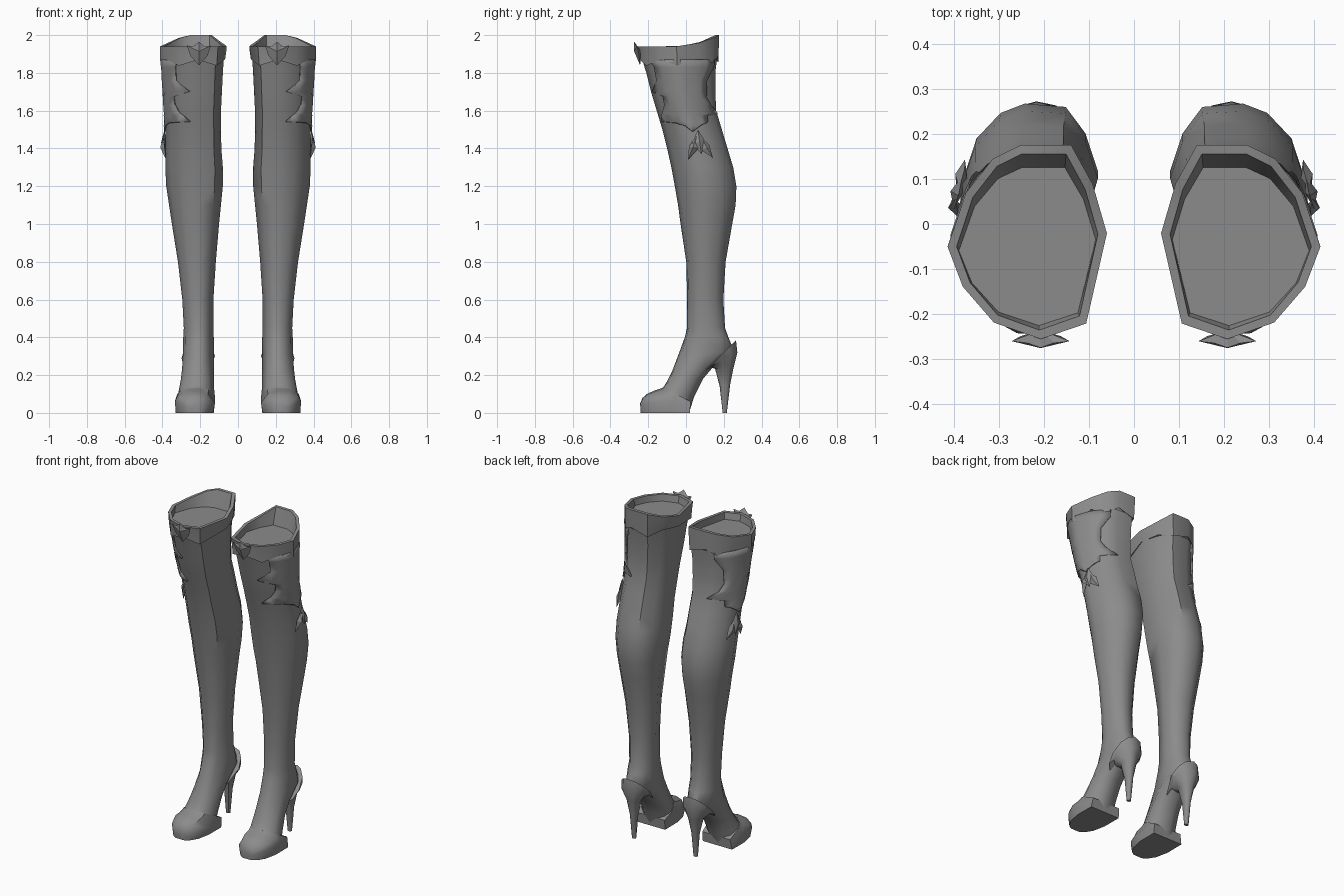
import bpy, bmesh, math
from mathutils import Vector

if "Cube" in bpy.data.objects:
    bpy.data.objects.remove(bpy.data.objects["Cube"])

mat = bpy.data.materials.new("dark_grey_leather")
mat.diffuse_color = (0.26, 0.26, 0.26, 1)
mat.use_nodes = True
mat.node_tree.nodes["Principled BSDF"].inputs["Base Color"].default_value = mat.diffuse_color

# Normalised boot cross-section: u = inside to outside, v = front to back
RIM = [(-1, .09), (-.74, -.84), (-.17, -1), (.42, -.83), (.81, -.46), (1, -.05),
       (.77, .51), (.43, .86), (.08, 1), (-.55, 1), (-.82, .6)]
N = len(RIM)

# Leg rings: z, y front, y back, x inside, x outside
LEG = [(1.88, -.235, .165, .075, .405), (1.8, -.21, .155, .08, .40),
       (1.7, -.185, .155, .085, .395), (1.6, -.155, .16, .09, .39),
       (1.5, -.125, .19, .09, .385), (1.4, -.10, .22, .088, .385),
       (1.3, -.078, .25, .08, .385), (1.2, -.06, .267, .08, .38),
       (1.1, -.043, .263, .09, .365), (1.0, -.03, .245, .10, .35),
       (.8, 0, .21, .117, .318), (.6, .005, .198, .13, .295),
       (.45, .004, .207, .13, .287)]

# Tilted rings: front (y, z), back (y, z), centre x, half width
FOOT = [(-.008, .40, .225, .40, .209, .081), (-.045, .30, .255, .33, .21, .082),
        (-.075, .22, .15, .25, .212, .084), (-.10, .17, .09, .18, .215, .088),
        (-.125, .13, .045, .09, .22, .095), (-.15, .112, .02, .012, .225, .10)]
TOE = [(-.122, .135, .025, .06, .222, .100), (-.14, .128, .02, 0, .227, .106),
       (-.17, .118, -.10, 0, .228, .106), (-.205, .102, -.18, 0, .228, .088),
       (-.23, .08, -.222, 0, .228, .06), (-.243, .05, -.24, 0, .228, .032)]
HEEL = [(.08, .20, .265, .385, .21, .089), (.12, .24, .272, .32, .21, .078),
        (.153, .235, .252, .24, .21, .042), (.178, .14, .234, .15, .21, .022),
        (.194, 0, .216, 0, .21, .013)]


def finish(name, bm, angle=40, thick=0):
    bmesh.ops.recalc_face_normals(bm, faces=bm.faces)
    me = bpy.data.meshes.new(name)
    bm.to_mesh(me)
    bm.free()
    me.materials.append(mat)
    ob = bpy.data.objects.new(name, me)
    bpy.context.collection.objects.link(ob)
    bpy.context.view_layer.objects.active = ob
    ob.select_set(True)
    bpy.ops.object.shade_smooth_by_angle(angle=math.radians(angle))
    ob.select_set(False)
    if thick:
        ob.modifiers.new("thickness", 'SOLIDIFY').thickness = thick
    ob.modifiers.new("other_boot", 'MIRROR').use_mirror_merge = False
    return ob


def section(s, shape):
    """Ring of points; shape 0 = faceted cuff outline, 1 = oval, 2 = flat soled."""
    yf, zf, yb, zb, cx, w = s
    ring = []
    for u, v in RIM:
        l = math.hypot(u, v)
        t = min(shape, 1)
        u, v = u + (u / l - u) * t, v + (v / l - v) * t
        if shape == 2 and v > .5:
            u, v = u * 1.15, 1
        k = (v + 1) / 2
        ring.append(Vector((cx + w * u, yf + (yb - yf) * k, zf + (zb - zf) * k)))
    return ring


def loft(bm, rings, cap_start=False, cap_end=False):
    vs = [[bm.verts.new(p) for p in r] for r in rings]
    for a, b in zip(vs, vs[1:]):
        for i in range(N):
            j = (i + 1) % N
            bm.faces.new((a[i], a[j], b[j], b[i]))
    if cap_start:
        bm.faces.new(vs[0])
    if cap_end:
        bm.faces.new(vs[-1])


def leg_at(z):
    """Leg ring values at any height."""
    for a, b in zip(LEG, LEG[1:]):
        if z >= b[0]:
            t = min(1, max(0, (a[0] - z) / (a[0] - b[0])))
            return [p + (q - p) * t for p, q in zip(a, b)]
    return LEG[-1]


def outer_point(v, z, lift):
    """Point on the outer side of the leg, pushed out by lift."""
    _, yf, yb, x0, x1 = leg_at(z)
    v = max(-1, min(1, v))
    chain = RIM[2:9]
    for (u0, v0), (u1, v1) in zip(chain, chain[1:]):
        if v <= v1:
            u = u0 + (u1 - u0) * (v - v0) / (v1 - v0)
            break
    n = Vector((u, v)).normalized() * lift
    return Vector(((x0 + x1) / 2 + (x1 - x0) / 2 * u + n.x,
                   (yf + yb) / 2 + (yb - yf) / 2 * v + n.y, z))


def leaf(bm, outline, front, back):
    """Faceted ornament: outline joined to a raised and a rear point."""
    vs = [bm.verts.new(p) for p in outline]
    for tip in (front, back):
        c = bm.verts.new(tip)
        for i in range(len(vs)):
            bm.faces.new((vs[i], vs[(i + 1) % len(vs)], c))


# Leg running down into the foot
bm = bmesh.new()
rings = []
for z, yf, yb, x0, x1 in LEG:
    rings.append(section((yf, z, yb, z, (x0 + x1) / 2, (x1 - x0) / 2),
                         min(1, max(0, (1.5 - z) / .8))))
rings += [section(s, 1) for s in FOOT]
loft(bm, rings, cap_end=True)
finish("leg_and_foot", bm, 50)

# Toe cap with flat sole
bm = bmesh.new()
loft(bm, [section(s, 2) for s in TOE], cap_start=True, cap_end=True)
finish("toe_cap", bm)

# Heel cup and stiletto
bm = bmesh.new()
loft(bm, [section(s, 1) for s in HEEL], cap_start=True, cap_end=True)
finish("heel", bm)

# Folded cuff with wavy hem, sloping rim and shallow opening
def cuff_ring(yf, yb, x0, x1, height):
    ring = section((yf, 0, yb, 0, (x0 + x1) / 2, (x1 - x0) / 2), 0)
    for i, p in enumerate(ring):
        p.z = height(i, RIM[i][1])
    return ring

def rim_z(i, v):
    return 1.94 + .06 * max(0, (v + .1) / 1.1) ** 2

def hem_z(i, v):
    return 1.85 + (.02 if i % 2 == 0 else -.012) + .02 * max(0, v)

bm = bmesh.new()
loft(bm, [cuff_ring(-.228, .16, .08, .40, lambda i, v: hem_z(i, v) + .01),
          cuff_ring(-.245, .172, .068, .411, hem_z),
          cuff_ring(-.25, .173, .062, .413, lambda i, v: 1.915),
          cuff_ring(-.255, .175, .06, .413, rim_z),
          cuff_ring(-.235, .155, .08, .393, rim_z),
          cuff_ring(-.225, .125, .085, .388, lambda i, v: 1.90)], cap_end=True)
finish("cuff", bm, 35)

# Jagged flame-shaped overlay on the outer side: z, front edge, back edge
FLAME = [(1.87, -.8, .9), (1.83, -.7, .9), (1.76, -.72, .72), (1.70, -.92, .7),
         (1.675, -.64, .68), (1.63, -.66, .8), (1.585, -.8, .98),
         (1.575, -.85, .62), (1.54, -.92, .58), (1.535, -.5, .5),
         (1.52, -.2, .3), (1.49, -.02, .02)]
bm = bmesh.new()
COLS = 8
grid = [[bm.verts.new(outer_point(a + (b - a) * c / COLS, z, .009))
         for c in range(COLS + 1)] for z, a, b in FLAME]
for r, s in zip(grid, grid[1:]):
    for c in range(COLS):
        bm.faces.new((r[c], r[c + 1], s[c + 1], s[c]))
finish("flame_overlay", bm, 40, .009)

# Three-bladed leaf below the overlay: blade root, sides and tip as (y, z)
BLADES = [((.055, 1.47), (.02, 1.41), (.018, 1.34), (.065, 1.40)),
          ((.06, 1.50), (.035, 1.43), (.08, 1.37), (.10, 1.43)),
          ((.075, 1.46), (.08, 1.39), (.135, 1.35), (.115, 1.42))]

def on_side(y, z, lift):
    _, yf, yb, _, _ = leg_at(z)
    return outer_point((2 * y - yf - yb) / (yb - yf), z, lift)

bm = bmesh.new()
for blade in BLADES:
    cy = sum(p[0] for p in blade) / 4
    cz = sum(p[1] for p in blade) / 4
    leaf(bm, [on_side(y, z, .018) for y, z in blade],
         on_side(cy, cz, .032), on_side(cy, cz, .004))
finish("side_leaf", bm, 20)

# Pointed ornament at the front of the cuff
half = [(0, 1.965), (.03, 1.94), (.064, 1.945), (.045, 1.89), (0, 1.84)]
outline = half + [(-x, z) for x, z in half[-2:0:-1]]
bm = bmesh.new()
leaf(bm, [(.207 + x, -.258 - (z - 1.9) * .25 + abs(x) * .15, z) for x, z in outline],
     (.207, -.275, 1.915), (.207, -.235, 1.91))
finish("front_ornament", bm, 20)
